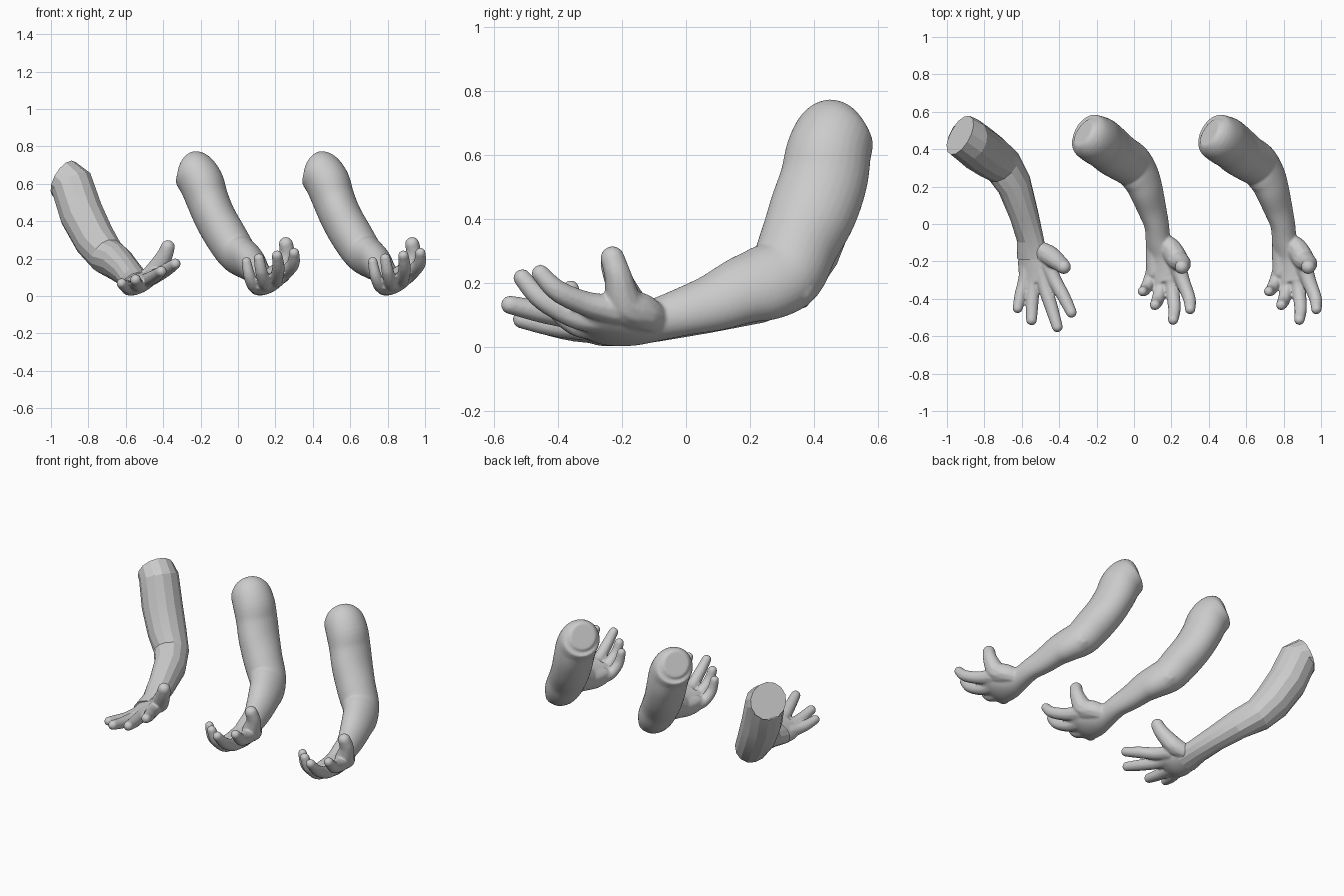
import bpy, bmesh, math
from mathutils import Vector, Matrix

SIDE = Vector((0.9, 0.04, 0.42)).normalized()   # across the arm, towards the thumb


def spline(pts, n):
    """Catmull-Rom through tuples of any length."""
    out = []
    for i in range(len(pts) - 1):
        a, b, c, d = pts[max(i - 1, 0)], pts[i], pts[i + 1], pts[min(i + 2, len(pts) - 1)]
        for k in range(n):
            t = k / n
            out.append(tuple(0.5 * (2 * q + (r - p) * t + (2 * p - 5 * q + 4 * r - s) * t * t
                                    + (3 * q - p - 3 * r + s) * t ** 3)
                             for p, q, r, s in zip(a, b, c, d)))
    return out + [pts[-1]]


def loft(bm, rings, sides):
    """Elliptical rings (x, y, z, side radius, bend-plane radius), capped."""
    loops = []
    for i, r in enumerate(rings):
        p, q = rings[max(i - 1, 0)], rings[min(i + 1, len(rings) - 1)]
        t = (Vector(q[:3]) - Vector(p[:3])).normalized()
        u = (SIDE - t * SIDE.dot(t)).normalized()
        v = t.cross(u)
        loops.append([bm.verts.new(Vector(r[:3]) + u * r[3] * math.cos(a) + v * r[4] * math.sin(a))
                      for a in (2 * math.pi * (k + 0.5) / sides for k in range(sides))])
    for A, B in zip(loops, loops[1:]):
        for k in range(sides):
            j = (k + 1) % sides
            bm.faces.new((A[k], A[j], B[j], B[k]))
    bm.faces.new(loops[0])
    bm.faces.new(loops[-1][::-1])


def digit(bm, pts, grow=0.009):
    """Finger as a dense string of balls (x, y, z, radius)."""
    for x, y, z, r in spline(pts, 10):
        bmesh.ops.create_icosphere(bm, subdivisions=2, radius=r + grow,
                                   matrix=Matrix.Translation((x, y, z)))


def finish(bm, name):
    bmesh.ops.recalc_face_normals(bm, faces=bm.faces)
    me = bpy.data.meshes.new(name)
    bm.to_mesh(me)
    bm.free()
    ob = bpy.data.objects.new(name, me)
    bpy.context.collection.objects.link(ob)
    return ob


def fuse(ob):
    """Melt overlapping parts into one smooth skin."""
    m = ob.modifiers.new("fuse", 'REMESH')
    m.mode = 'VOXEL'
    m.voxel_size = 0.006
    m.use_smooth_shade = True
    s = ob.modifiers.new("soften", 'SMOOTH')
    s.factor = 0.5
    s.iterations = 7


# Sculpted arm: shoulder end, elbow, forearm, palm
bm = bmesh.new()
arm = [(-.273, .49, .695, .075, .08), (-.245, .472, .675, .113, .12),
       (-.198, .447, .61, .12, .133), (-.165, .43, .52, .114, .137),
       (-.123, .395, .42, .112, .137), (-.066, .352, .32, .112, .125),
       (-.01, .315, .235, .106, .122), (.036, .25, .20, .093, .122),
       (.065, .18, .178, .084, .11), (.094, .09, .14, .073, .094),
       (.12, 0, .113, .063, .079), (.13, -.09, .086, .068, .067),
       (.148, -.17, .068, .09, .057), (.165, -.25, .07, .105, .049),
       (.175, -.315, .085, .094, .037)]
loft(bm, spline(arm, 5), 32)
digit(bm, [(.025, .345, .185, .058), (-.01, .365, .22, .058)])         # elbow bone
digit(bm, [(.108, -.11, .075, .038), (.108, -.19, .062, .038), (.108, -.26, .06, .034)])  # heel of hand
digit(bm, [(.16, -.10, .088, .042), (.2, -.14, .108, .052), (.232, -.19, .135, .05),
           (.262, -.212, .22, .035), (.256, -.23, .278, .03)])
digit(bm, [(.23, -.22, .115, .04), (.262, -.31, .135, .031), (.296, -.4, .175, .026), (.3, -.455, .23, .02)])
digit(bm, [(.195, -.25, .085, .038), (.205, -.345, .095, .03), (.216, -.45, .15, .026), (.209, -.512, .216, .02)])
digit(bm, [(.148, -.25, .065, .036), (.143, -.34, .07, .029), (.125, -.41, .13, .025), (.112, -.433, .2, .02)])
digit(bm, [(.11, -.23, .055, .034), (.085, -.30, .055, .027), (.06, -.35, .11, .023), (.045, -.36, .183, .018)])
middle = finish(bm, "sculpted_arm_middle")
fuse(middle)

# Second sculpted arm, same shape further right
right = middle.copy()
right.name = "sculpted_arm_right"
right.location.x = 0.675
bpy.context.collection.objects.link(right)

# Blocked-out arm: faceted sleeve
bm = bmesh.new()
loft(bm, [(-.93, .475, .625, .11, .118), (-.89, .451, .60, .117, .122), (-.837, .41, .44, .12, .125),
          (-.765, .36, .30, .113, .12), (-.70, .31, .213, .10, .112), (-.64, .21, .175, .088, .107),
          (-.588, .05, .125, .076, .086), (-.555, -.08, .085, .075, .064), (-.545, -.18, .066, .086, .057)], 14)
sleeve = finish(bm, "blocked_arm")
bpy.context.view_layer.objects.active = sleeve
sleeve.select_set(True)
bpy.ops.object.shade_smooth_by_angle(angle=math.radians(15))

# Hand of the blocked-out arm
bm = bmesh.new()
loft(bm, spline([(-.55, -.1, .08, .058, .05), (-.54, -.17, .067, .085, .051),
                 (-.525, -.25, .063, .1, .047), (-.51, -.315, .073, .09, .036)], 5), 28)
digit(bm, [(-.50, -.14, .09, .04), (-.45, -.17, .125, .046), (-.395, -.212, .21, .036), (-.375, -.23, .262, .03)])
digit(bm, [(-.46, -.22, .10, .036), (-.425, -.30, .115, .03), (-.375, -.39, .145, .027), (-.335, -.473, .172, .021)])
digit(bm, [(-.49, -.25, .08, .036), (-.475, -.34, .09, .03), (-.44, -.45, .11, .027), (-.41, -.55, .132, .021)])
digit(bm, [(-.535, -.25, .06, .034), (-.54, -.34, .06, .029), (-.545, -.43, .07, .026), (-.548, -.513, .087, .021)])
digit(bm, [(-.57, -.23, .05, .032), (-.587, -.31, .048, .027), (-.607, -.38, .055, .024), (-.622, -.45, .068, .019)])
fuse(finish(bm, "blocked_arm_hand"))
